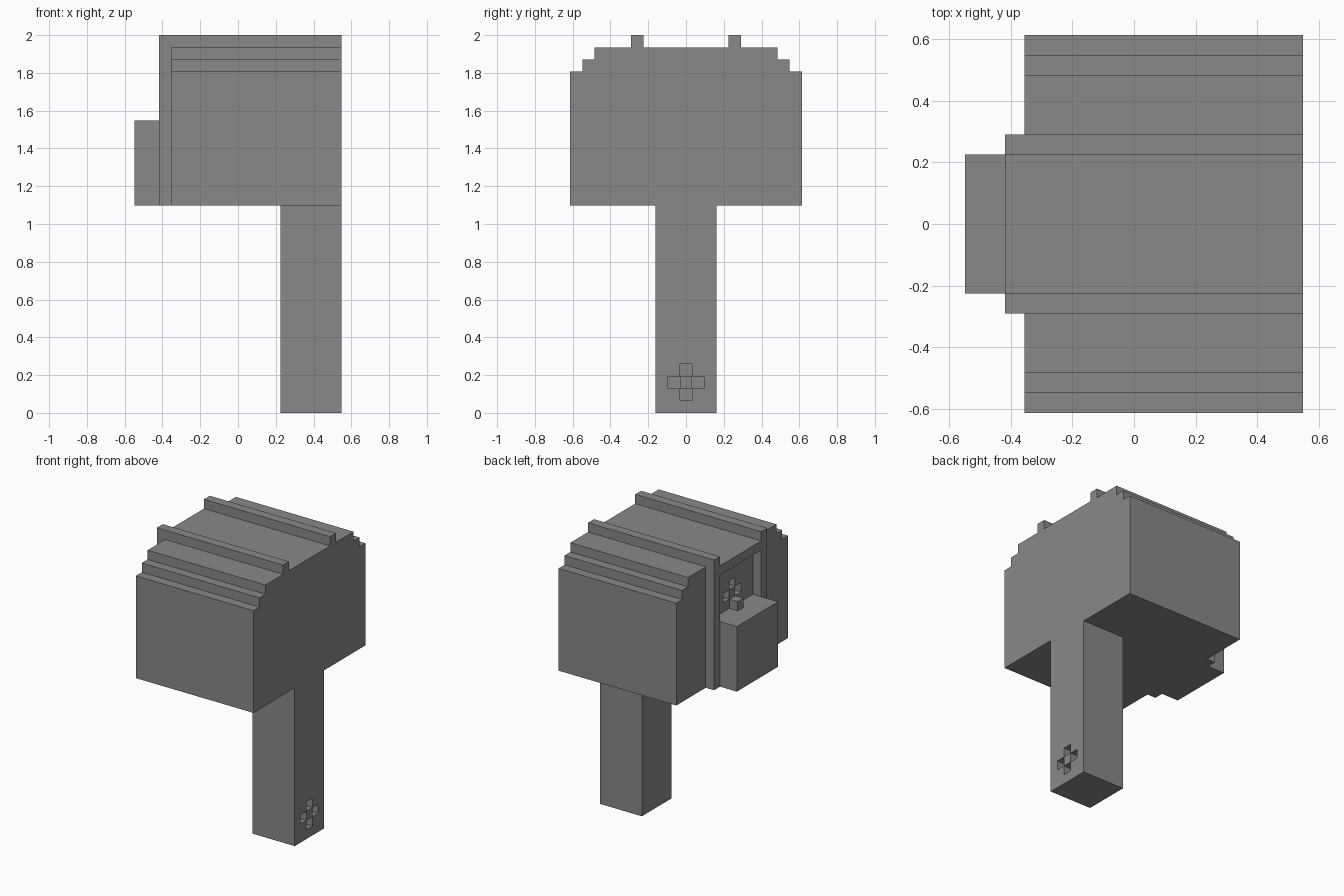
import bpy
import bmesh

if "Cube" in bpy.data.objects:
    bpy.data.objects.remove(bpy.data.objects["Cube"], do_unlink=True)

U = 2 / 31  # one block of the grid the shape is built on

grey = bpy.data.materials.new("plain grey")
grey.use_nodes = True
grey.diffuse_color = (0.25, 0.25, 0.25, 1)
grey.node_tree.nodes["Principled BSDF"].inputs["Base Color"].default_value = grey.diffuse_color


def finish(name, bm):
    bmesh.ops.recalc_face_normals(bm, faces=bm.faces[:])
    bmesh.ops.scale(bm, vec=(U, U, U), verts=bm.verts[:])
    mesh = bpy.data.meshes.new(name)
    bm.to_mesh(mesh)
    bm.free()
    mesh.materials.append(grey)
    obj = bpy.data.objects.new(name, mesh)
    bpy.context.scene.collection.objects.link(obj)
    return obj


def add_box(bm, x, y, z):
    """Add a box given its (low, high) range on each axis."""
    verts = bmesh.ops.create_cube(bm, size=1)["verts"]
    for v in verts:
        v.co = [r[0] if c < 0 else r[1] for c, r in zip(v.co, (x, y, z))]


def box(name, x, y, z):
    bm = bmesh.new()
    add_box(bm, x, y, z)
    return finish(name, bm)


def extrude_x(name, half, x0, x1):
    """Extrude a profile in y and z, mirrored across y = 0."""
    bm = bmesh.new()
    outline = half + [(-y, z) for y, z in reversed(half)]
    face = bm.faces.new([bm.verts.new((x0, y, z)) for y, z in outline])
    new = bmesh.ops.extrude_face_region(bm, geom=[face])["geom"]
    for v in new:
        if isinstance(v, bmesh.types.BMVert):
            v.co.x = x1
    return finish(name, bm)


def cut_cross(target, x, z, arms):
    """Sink square holes around a flush centre block."""
    bm = bmesh.new()
    g = 0.495
    for dy, dz in arms:
        add_box(bm, x, (dy - g, dy + g), (z + dz - g, z + dz + g))
    cutter = finish(target.name + "_cutter", bm)
    cutter.hide_render = True
    cutter.hide_set(True)
    mod = target.modifiers.new("cross holes", 'BOOLEAN')
    mod.operation = 'DIFFERENCE'
    mod.solver = 'EXACT'
    mod.object = cutter


# Head with stepped shoulders
head = extrude_x("head", [(9.5, 17), (9.5, 28), (8.5, 28), (8.5, 29), (7.5, 29), (7.5, 30)],
                 -5.5, 8.5)

# Handle
handle = box("handle", (3.5, 8.5), (-2.5, 2.5), (0, 17))

# Ribs running over the top and down the end
for side, name in ((1, "left"), (-1, "right")):
    y = sorted((side * 3.5, side * 4.5))
    box(name + "_top_rib", (-6.5, 8.5), y, (30, 31))
    box(name + "_end_rib", (-6.5, -5.5), y, (17, 30))

# End block, lintel over the opening and small peg
box("end_block", (-8.5, -5.5), (-3.5, 3.5), (17, 24))
box("lintel", (-6.5, -5.5), (-3.5, 3.5), (29, 30))
box("peg", (-6.5, -5.5), (-0.5, 0.5), (24, 25))

# Cross-shaped groups of holes
cut_cross(handle, (7.5, 9), 2.5, [(1, 0), (-1, 0), (0, 1), (0, -1)])
cut_cross(head, (-6, -4.5), 25.5, [(1, 0), (-1, 0), (0, 1)])
